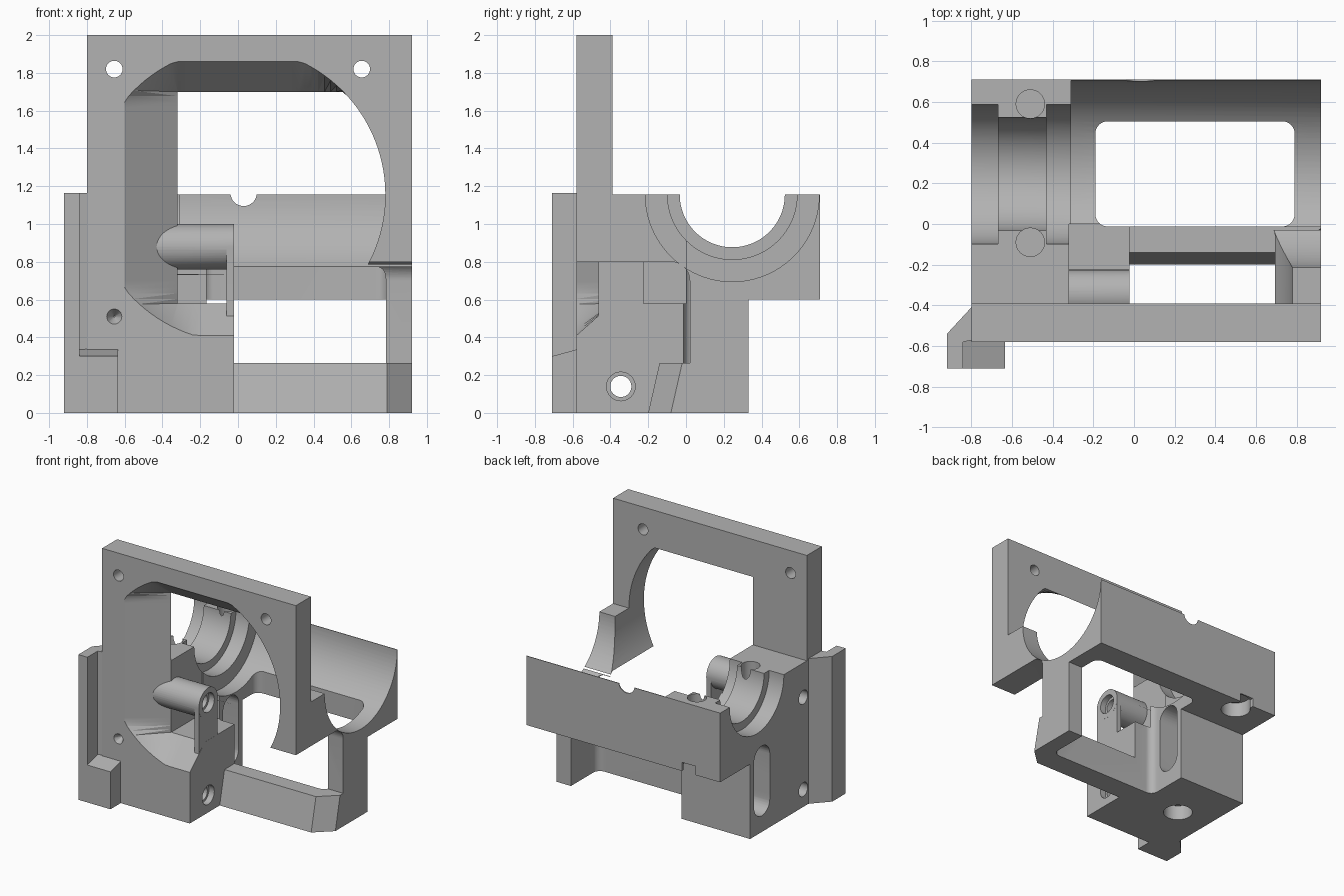
import bpy, bmesh
from math import sin, cos, pi, radians

if "Cube" in bpy.data.objects:
    bpy.data.objects.remove(bpy.data.objects["Cube"])

grey = bpy.data.materials.new("plain grey")
grey.use_nodes = True
grey.diffuse_color = (0.45, 0.45, 0.45, 1)
grey.node_tree.nodes["Principled BSDF"].inputs["Base Color"].default_value = grey.diffuse_color


def place(axis, p, d):
    return {"x": (d, p[0], p[1]), "y": (p[0], d, p[1]), "z": (p[0], p[1], d)}[axis]


def loft(name, sections):
    """Closed solid through matching loops of 3D points."""
    bm = bmesh.new()
    loops = [[bm.verts.new(p) for p in s] for s in sections]
    n = len(loops[0])
    bm.faces.new(loops[0])
    bm.faces.new(loops[-1])
    for a, b in zip(loops, loops[1:]):
        for i in range(n):
            j = (i + 1) % n
            bm.faces.new((a[i], a[j], b[j], b[i]))
    bmesh.ops.remove_doubles(bm, verts=bm.verts, dist=0.0005)
    bmesh.ops.triangulate(bm, faces=[f for f in bm.faces if len(f.verts) == 4])
    bmesh.ops.recalc_face_normals(bm, faces=bm.faces)
    mesh = bpy.data.meshes.new(name)
    bm.to_mesh(mesh)
    bm.free()
    mesh.materials.append(grey)
    ob = bpy.data.objects.new(name, mesh)
    bpy.context.collection.objects.link(ob)
    return ob


def prism(name, axis, pts, a, b):
    return loft(name, [[place(axis, p, d) for p in pts] for d in (a, b)])


def arc(cx, cy, r, start, end, n):
    return [(cx + r * cos(radians(start + (end - start) * i / n)),
             cy + r * sin(radians(start + (end - start) * i / n))) for i in range(n + 1)]


def rod(name, axis, cx, cy, r, a, b, n=48):
    return prism(name, axis, arc(cx, cy, r, 0, 360, n)[:-1], a, b)


def rounded(x0, x1, y0, y1, r):
    return (arc(x1 - r, y1 - r, r, 0, 90, 8) + arc(x0 + r, y1 - r, r, 90, 180, 8)
            + arc(x0 + r, y0 + r, r, 180, 270, 8) + arc(x1 - r, y0 + r, r, 270, 360, 8))


def box(name, x0, x1, y0, y1, z0, z1):
    return prism(name, "z", [(x0, y0), (x1, y0), (x1, y1), (x0, y1)], z0, z1)


def combine(part, operation):
    m = body.modifiers.new(part.name, "BOOLEAN")
    m.object, m.operation, m.solver = part, operation, "EXACT"
    bpy.context.view_layer.objects.active = body
    bpy.ops.object.modifier_apply(modifier=m.name)
    bpy.data.objects.remove(part)


def cut(part):
    combine(part, "DIFFERENCE")


def add(part):
    combine(part, "UNION")


# Main casting: upright front plate, base and rear overhang
body = prism("housing_body", "x", [(-.58, 0), (.33, 0), (.33, .6), (.71, .6), (.71, 1.155),
                                   (-.39, 1.155), (-.39, 2), (-.58, 2)], -.8, .92)

# Half-round channel with stepped bearing seat
AY, AZ = .245, 1.155
for r, a, b in ((.46, -.31, 1), (.278, -.9, -.2), (.343, -.9, -.67), (.343, -.43, -.25)):
    cut(rod("channel", "x", AY, AZ, r, a, b, 96))

# Large tapered front opening
ring = arc(0, 1.155, .78, 0, 360, 120)[:-1]


def clamped(y, x0, z0, z1):
    return [(max(x, x0), y, min(max(z, z0), z1)) for x, z in ring]


cut(loft("front_opening", [clamped(-.63, -.6, .41, 1.86), clamped(-.58, -.6, .41, 1.86),
                           clamped(-.39, -.32, .58, 1.7), clamped(0, -.32, .58, 1.7)]))

# Vertical window through the base
cut(prism("window", "z", rounded(-.19, .79, -.012, .505, .06), -.1, 1.3))

# Cleared space ahead of the lower bar and right post
cut(prism("front_clearance", "x",
          [(-.9, -.1), (-.223, -.1), (-.14, .265), (.02, .265)]
          + arc(-.08, .7, .1, 0, 90, 10) + [(-.9, .8)], -.022, 1.1))


# Bevelled right corner of the lower bar
def wedge(z):
    y = -.2 + .06 * z / .265
    return [(.66, y - .12, z), (1.05, y + .24, z), (1.05, y - .12, z)]


cut(loft("bar_corner", [wedge(-.1), wedge(.3)]))

# Side rail, foot, screw lug and inner wall
add(prism("side_rail", "z", [(-.92, -.71), (-.84, -.71), (-.84, -.58), (-.79, -.57),
                             (-.79, -.4), (-.8, -.41), (-.92, -.54)], 0, 1.165))
add(prism("foot", "x", [(-.71, 0), (-.57, 0), (-.57, .338), (-.71, .3)], -.86, -.635))
add(prism("inner_wall", "x", [(-.012, .5), (-.012, .735)] + arc(-.012, .62, .08, 90, 180, 8)
          + [(-.092, .5)], -.33, -.022))
add(rod("screw_lug", "x", -.345, .88, .12, -.44, -.022))
add(box("lug_plate", -.062, -.0225, -.464, -.226, .45, .88))

# Long screw holes with counterbores
for z in (.14, .88):
    cut(rod("screw_hole", "x", -.345, z, .056, -1, .1, 32))
    cut(rod("counterbore", "x", -.345, z, .076, -.07, .1, 32))

# Plate holes and drill dimple
for x in (-.655, .655):
    cut(rod("plate_hole", "y", x, 1.82, .044, -.7, -.3, 32))
cut(loft("dimple", [[(-.655 + r * cos(i * pi / 12), y, .51 + r * sin(i * pi / 12))
                     for i in range(24)] for y, r in ((-.6, .052), (-.52, .004))]))

# Blind holes above and below the bearing seat
for y, floor in ((.59, .6), (-.09, 0)):
    cut(rod("cap_hole", "z", -.51, y, .07, .9, 1.3, 32))
    cut(rod("under_hole", "z", -.51, y, .11, floor - .1, floor + .12, 32))
cut(box("nut_notch", -.58, -.46, .6, .8, .5, .67))

# Slot through the left block and notch in the rear rim
cut(prism("side_slot", "x", rounded(.08, .28, .13, .69, .0995), -.9, -.1))
cut(rod("rim_notch", "y", .03, 1.165, .07, .5, .9, 32))

bpy.ops.object.select_all(action="DESELECT")
body.select_set(True)
bpy.context.view_layer.objects.active = body
bpy.ops.object.shade_smooth_by_angle(angle=radians(25))
